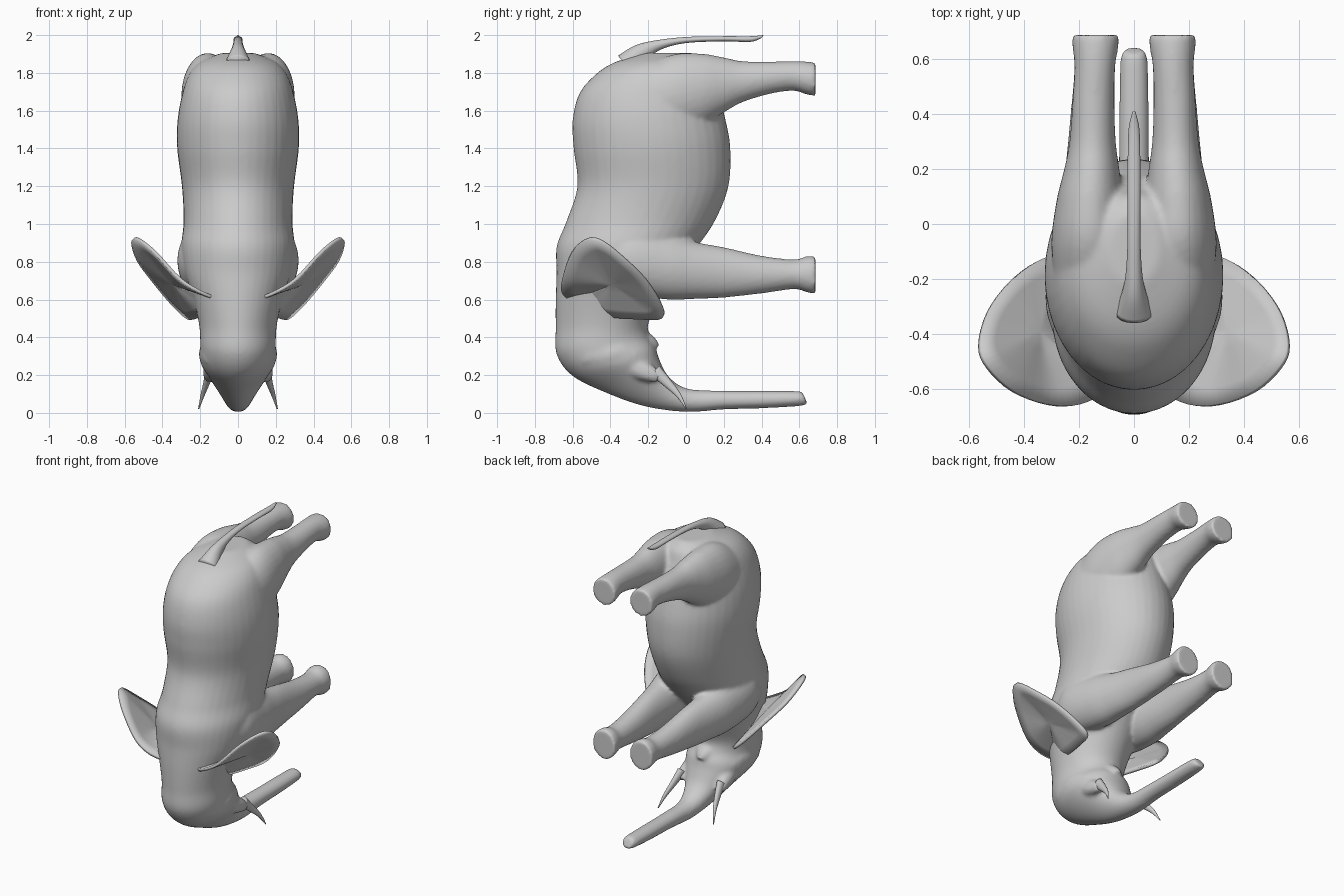
import bpy, bmesh, math
from mathutils import Vector


def spline(rows, steps):
    # Catmull-Rom through tuples of numbers
    rows = [Vector(r) for r in rows]
    out = []
    for i in range(len(rows) - 1):
        p0, p1, p2 = rows[max(i - 1, 0)], rows[i], rows[i + 1]
        p3 = rows[min(i + 2, len(rows) - 1)]
        for s in range(steps):
            t = s / steps
            out.append(0.5 * (2 * p1 + (p2 - p0) * t + (2 * p0 - 5 * p1 + 4 * p2 - p3) * t * t
                              + (3 * p1 - p0 - 3 * p2 + p3) * t ** 3))
    return out + [rows[-1]]


def loft(bm, rows, side=1, n=28, steps=5):
    # each row: y, z of one edge; y, z of the opposite edge; centre x; half width; egg factor
    rings = []
    for y0, z0, y1, z1, cx, w, e in spline(rows, steps):
        ring = []
        for k in range(n):
            a = 2 * math.pi * k / n
            t = (1 - math.cos(a)) / 2
            x = cx + w * math.sin(a) * (1 - e * math.cos(a))
            ring.append(bm.verts.new((side * x, y0 + (y1 - y0) * t, z0 + (z1 - z0) * t)))
        rings.append(ring)
    faces = [bm.faces.new((a[k], a[(k + 1) % n], b[(k + 1) % n], b[k]))
             for a, b in zip(rings, rings[1:]) for k in range(n)]
    faces += [bm.faces.new(rings[0]), bm.faces.new(rings[-1])]
    bmesh.ops.recalc_face_normals(bm, faces=faces)


def make(name, bm):
    me = bpy.data.meshes.new(name)
    bm.to_mesh(me)
    bm.free()
    for p in me.polygons:
        p.use_smooth = True
    ob = bpy.data.objects.new(name, me)
    bpy.context.collection.objects.link(ob)
    return ob


# torso, head and trunk in one bent loft
TORSO = [
    (-.22, 1.905, .04, 1.905, 0, .09, 0),
    (-.38, 1.855, .10, 1.86, 0, .20, 0),
    (-.48, 1.79, .13, 1.79, 0, .26, 0),
    (-.565, 1.69, .17, 1.69, 0, .295, 0),
    (-.60, 1.55, .21, 1.55, 0, .32, 0),
    (-.595, 1.40, .235, 1.40, 0, .322, 0),
    (-.575, 1.20, .225, 1.20, 0, .297, 0),
    (-.635, 1.01, .155, 1.02, 0, .288, 0),
    (-.685, .88, .06, .88, 0, .30, 0),
    (-.685, .74, -.06, .74, 0, .28, 0),
    (-.69, .60, -.14, .60, 0, .235, 0),
    (-.69, .45, -.20, .47, 0, .205, .05),
    (-.685, .31, -.19, .40, 0, .20, 0),
    (-.60, .195, -.16, .345, 0, .20, .1),
    (-.42, .105, -.14, .28, 0, .155, .25),
    (-.22, .035, -.09, .19, 0, .10, .2),
    (0, .005, .01, .128, 0, .065, 0),
    (.20, .018, .20, .118, 0, .056, 0),
    (.42, .025, .42, .117, 0, .054, 0),
    (.59, .035, .58, .116, 0, .05, 0),
    (.645, .045, .615, .112, 0, .04, 0),
]
HIND_LEG = [(y, z0, y, z1, cx, w, 0) for y, z0, z1, cx, w in [
    (-.28, 1.48, 1.80, .16, .12), (-.08, 1.46, 1.895, .16, .14), (.08, 1.52, 1.902, .16, .122),
    (.20, 1.59, 1.882, .153, .10), (.30, 1.645, 1.862, .15, .084), (.45, 1.69, 1.86, .147, .076),
    (.57, 1.705, 1.862, .142, .074), (.64, 1.685, 1.86, .14, .083), (.685, 1.678, 1.855, .14, .086)]]
FRONT_LEG = [(y, z0, y, z1, cx, w, 0) for y, z0, z1, cx, w in [
    (-.45, .69, .92, .18, .09), (-.30, .63, .99, .19, .13), (-.10, .60, .95, .18, .125),
    (.05, .603, .905, .17, .107), (.20, .61, .877, .16, .09), (.40, .632, .832, .15, .08),
    (.57, .655, .812, .142, .074), (.64, .638, .83, .14, .083), (.685, .63, .828, .14, .086)]]
# tusk sheaths, brow ridges and lower lip
SHEATH = [(-.42, .25, -.36, .36, .12, .05, 0), (-.26, .18, -.19, .26, .145, .04, 0),
          (-.16, .16, -.12, .205, .152, .025, 0)]
BROW = [(-.55, .26, -.45, .40, .15, .04, 0), (-.44, .25, -.34, .37, .165, .042, 0),
        (-.32, .24, -.24, .33, .15, .035, 0)]
LIP = [(-.34, .34, -.30, .46, 0, .10, 0), (-.23, .33, -.19, .42, 0, .065, 0),
       (-.16, .335, -.14, .365, 0, .025, 0)]

bm = bmesh.new()
loft(bm, TORSO, n=40, steps=6)
loft(bm, LIP)
for side in (1, -1):
    for rows in (HIND_LEG, FRONT_LEG, SHEATH, BROW):
        loft(bm, rows, side)
body = make("body", bm)

# fuse the body parts into one soft skin
rm = body.modifiers.new("fuse", 'REMESH')
rm.mode = 'VOXEL'
rm.voxel_size = 0.012
rm.use_smooth_shade = True
sm = body.modifiers.new("soften", 'SMOOTH')
sm.factor = 0.5
sm.iterations = 6

# tail
bm = bmesh.new()
loft(bm, [(-.36, 1.89, -.28, 1.80, 0, .07, 0), (-.27, 1.945, -.20, 1.875, 0, .04, 0),
          (-.16, 1.972, -.13, 1.925, 0, .027, 0), (0, 1.99, 0, 1.958, 0, .023, 0),
          (.20, 1.994, .20, 1.967, 0, .023, 0), (.34, 1.994, .34, 1.964, 0, .02, 0),
          (.41, 2.0, .40, 1.985, 0, .006, 0)], n=16)
make("tail", bm)

# ear outline, from the top of the head around the tip and back
EAR = [(.10, -.61, .60), (.20, -.655, .64), (.31, -.655, .71), (.44, -.605, .85), (.53, -.52, .92),
       (.56, -.44, .905), (.53, -.32, .81), (.45, -.21, .70), (.35, -.135, .58), (.27, -.125, .505),
       (.23, -.25, .50), (.19, -.42, .515), (.12, -.54, .55), (.10, -.61, .60)]
TUSK = [(-.19, .20, -.14, .25, .148, .025, 0), (-.12, .145, -.085, .18, .165, .018, 0),
        (-.05, .085, -.03, .105, .187, .011, 0), (0, .02, .004, .024, .208, .003, 0)]

for side, label in ((1, "left"), (-1, "right")):
    bm = bmesh.new()
    loft(bm, TUSK, side, n=14)
    make(label + "_tusk", bm)

    bm = bmesh.new()
    centre = Vector((.345, -.39, .685))
    edge = spline(EAR, 4)[:-1]
    hub = bm.verts.new((side * centre.x, centre.y, centre.z))
    rings = []
    for s in (.25, .5, .75, 1):
        pts = [centre.lerp(p, s) for p in edge]
        rings.append([bm.verts.new((side * p.x, p.y, p.z)) for p in pts])
    m = len(edge)
    for k in range(m):
        j = (k + 1) % m
        bm.faces.new((hub, rings[0][k], rings[0][j]))
        for a, b in zip(rings, rings[1:]):
            bm.faces.new((a[k], b[k], b[j], a[j]))
    bmesh.ops.recalc_face_normals(bm, faces=bm.faces)
    ear = make(label + "_ear", bm)
    so = ear.modifiers.new("thickness", 'SOLIDIFY')
    so.thickness = 0.018
    so.offset = 0
